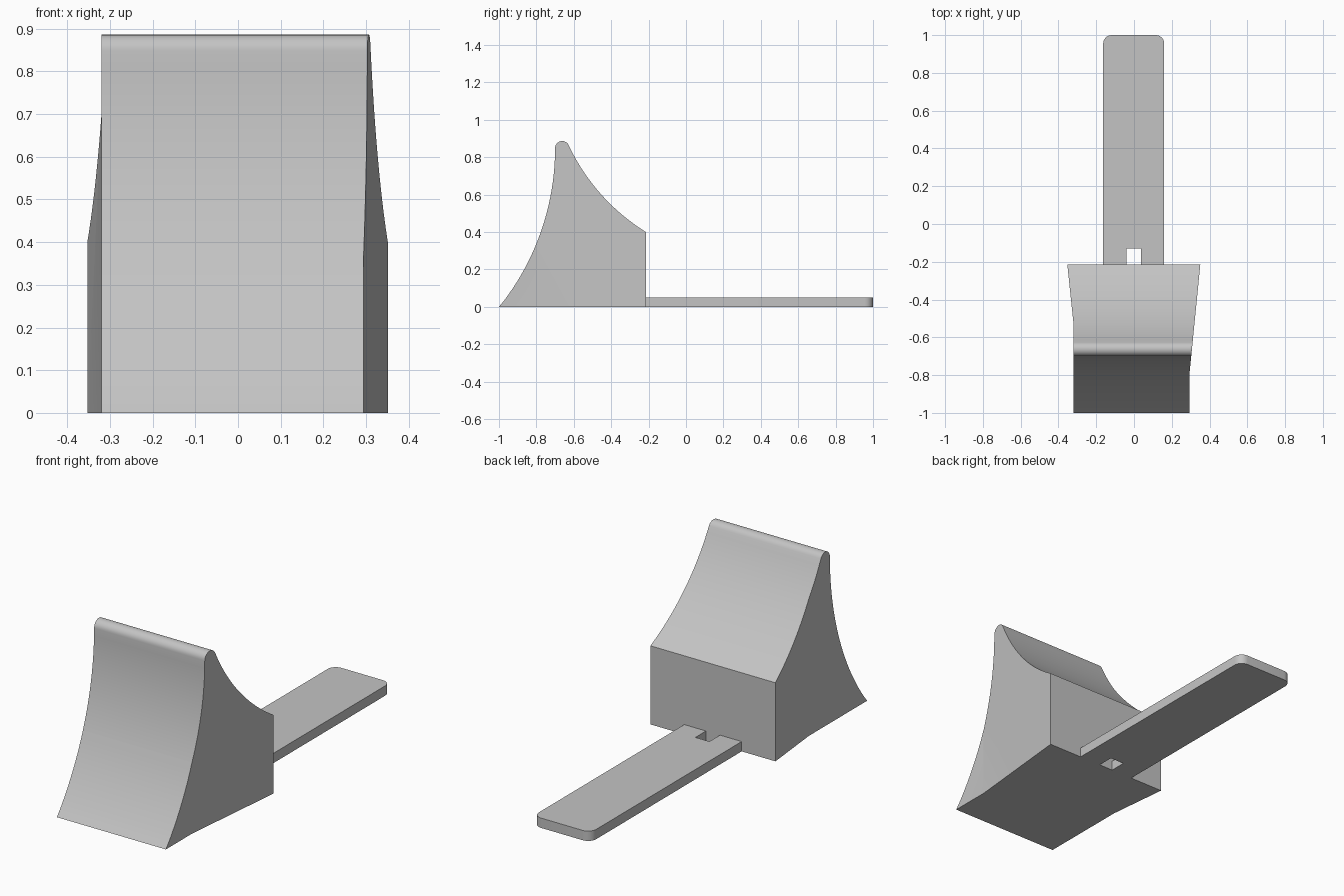
import bpy, bmesh
from math import sin, cos, radians, pi, asin, atan2
from mathutils import Vector

cube = bpy.data.objects.get("Cube")
if cube:
    bpy.data.objects.remove(cube, do_unlink=True)

grey = bpy.data.materials.new("light grey")
grey.use_nodes = True
grey.diffuse_color = (0.55, 0.55, 0.55, 1)
grey.node_tree.nodes["Principled BSDF"].inputs["Base Color"].default_value = grey.diffuse_color


def arc(cx, cy, r, a0, a1, n):
    """Points on an arc, angles in radians."""
    return [(cx + r * cos(a0 + (a1 - a0) * i / n),
             cy + r * sin(a0 + (a1 - a0) * i / n)) for i in range(n + 1)]


def bowed(a, b, sag, n):
    """Circular arc from a to b, bowed to the left of its travel by sag."""
    a, b = Vector(a), Vector(b)
    chord = b - a
    r = chord.length ** 2 / (8 * sag) + sag / 2
    side = Vector((-chord.y, chord.x)).normalized()
    c = (a + b) / 2 + side * (sag - r)
    half = asin(chord.length / (2 * r))
    mid = atan2(side.y, side.x)
    return arc(c.x, c.y, r, mid + half, mid - half, n)


def extrude(points, step):
    """Closed outline of 3D points swept along step."""
    bm = bmesh.new()
    face = bm.faces.new([bm.verts.new(p) for p in points])
    new = bmesh.ops.extrude_face_region(bm, geom=[face])["geom"]
    bmesh.ops.translate(bm, vec=step, verts=[g for g in new if isinstance(g, bmesh.types.BMVert)])
    return bm


def finish(name, bm):
    bmesh.ops.recalc_face_normals(bm, faces=bm.faces)
    mesh = bpy.data.meshes.new(name)
    bm.to_mesh(mesh)
    bm.free()
    mesh.materials.append(grey)
    ob = bpy.data.objects.new(name, mesh)
    bpy.context.collection.objects.link(ob)
    bpy.ops.object.select_all(action='DESELECT')
    ob.select_set(True)
    bpy.context.view_layer.objects.active = ob
    bpy.ops.object.shade_smooth_by_angle(angle=radians(25))
    return ob


# Wedge side profile: concave front, rounded crest, concave back slope
back_y = -0.215
front_r = 1.354
front = arc(-0.70 - front_r, 0.848, front_r, -asin(0.848 / front_r), 0, 24)
crest = arc(-0.662, 0.848, 0.038, pi, radians(25), 12)
slope = bowed((back_y, 0.40), crest[-1], 0.045, 20)[::-1]
profile = [(-1, 0)] + front[1:-1] + crest + slope[1:] + [(back_y, 0)]
bm = extrude([(0, y, z) for y, z in profile], (1, 0, 0))

# Sides run straight, then flare out towards the back
flare_left, flare_right = -0.79, -0.53
for y in (flare_left, flare_right):
    bmesh.ops.bisect_plane(bm, geom=bm.verts[:] + bm.edges[:] + bm.faces[:],
                           plane_co=(0, y, 0), plane_no=(0, 1, 0))
for v in bm.verts:
    y = v.co.y
    if v.co.x > 0.5:
        v.co.x = 0.294 + 0.057 * max(0, (y - flare_left) / (back_y - flare_left))
    else:
        v.co.x = -0.32 - 0.033 * max(0, (y - flare_right) / (back_y - flare_right))
finish("wedge_block", bm)

# Flat tongue with rounded end and a slot against the wedge
x0, x1, r = -0.163, 0.160, 0.045
outline = [(x1, back_y)]
outline += arc(x1 - r, 1 - r, r, 0, pi / 2, 8)
outline += arc(x0 + r, 1 - r, r, pi / 2, pi, 8)
outline += [(x0, back_y), (-0.041, back_y), (-0.041, -0.13), (0.038, -0.13), (0.038, back_y)]
finish("tongue_plate", extrude([(x, y, 0) for x, y in outline], (0, 0, 0.05)))
